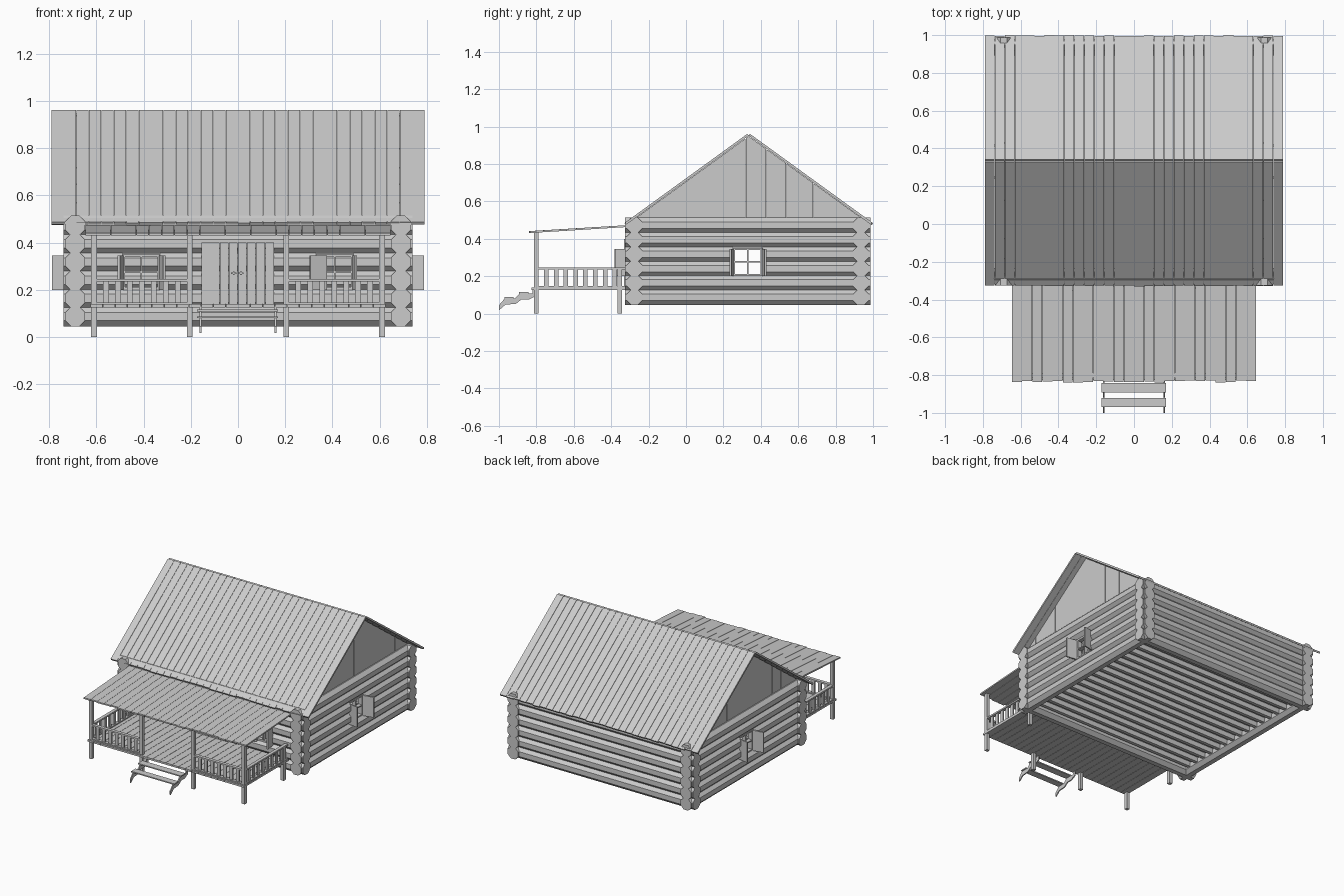
import bpy, bmesh, math, random
from mathutils import Vector

if "Cube" in bpy.data.objects:
    bpy.data.objects.remove(bpy.data.objects["Cube"])
random.seed(4)


def prism(bm, pts, axis, lo, hi):
    """Extrude a 2D outline along x (pts = y,z), y (pts = x,z) or z (pts = x,y)."""
    def place(p, t):
        return {'x': (t, p[0], p[1]), 'y': (p[0], t, p[1]), 'z': (p[0], p[1], t)}[axis]
    a = [bm.verts.new(place(p, lo)) for p in pts]
    b = [bm.verts.new(place(p, hi)) for p in pts]
    bm.faces.new(a)
    bm.faces.new(b[::-1])
    n = len(pts)
    for i in range(n):
        bm.faces.new((a[i], b[i], b[(i + 1) % n], a[(i + 1) % n]))


def box(bm, x0, x1, y0, y1, z0, z1):
    prism(bm, [(x0, y0), (x1, y0), (x1, y1), (x0, y1)], 'z', z0, z1)


def log(bm, axis, c, z, lo, hi, cuts=()):
    """Octagonal log, broken into lengths around the openings."""
    r = 0.042 / math.cos(math.pi / 8)
    pts = [(c + r * math.cos(math.pi * (k + .5) / 4), z + r * math.sin(math.pi * (k + .5) / 4))
           for k in range(8)]
    ends = [lo] + [e for cut in cuts for e in cut] + [hi]
    for s, e in zip(ends[::2], ends[1::2]):
        prism(bm, pts, axis, s, e)


def finish(bm, name):
    bmesh.ops.recalc_face_normals(bm, faces=bm.faces)
    me = bpy.data.meshes.new(name)
    bm.to_mesh(me)
    bm.free()
    ob = bpy.data.objects.new(name, me)
    bpy.context.collection.objects.link(ob)
    return ob


# Log walls
front, back, sides = bmesh.new(), bmesh.new(), bmesh.new()
WL, WR, DOOR = (-0.49, -0.33), (0.33, 0.49), (-0.15, 0.15)
for i in range(6):
    z = 0.087 + 0.077 * i
    cuts = [DOOR] if i == 1 else [WL, DOOR, WR] if i in (2, 3) else []
    log(front, 'x', -0.275, z, -0.74, 0.74, cuts)
    log(back, 'x', 0.935, z, -0.74, 0.74)
    for s in (-1, 1):
        log(sides, 'y', s * 0.69, z, -0.325, 0.987, [(0.25, 0.41)] if i in (2, 3) else [])
finish(front, "front_log_wall")
finish(back, "back_log_wall")
finish(sides, "side_log_walls")

# House floor with joists below
bm = bmesh.new()
box(bm, -0.67, 0.67, -0.26, 0.92, 0.11, 0.122)
for i in range(15):
    y = -0.2 + i * 0.077
    box(bm, -0.66, 0.66, y - 0.012, y + 0.012, 0.075, 0.11)
finish(bm, "house_floor")

# Main roof boards, mirrored about the ridge
bm = bmesh.new()
RY, W = 0.335, 1.58 / 30
for s in (-1, 1):
    for i in range(30):
        j = random.uniform(-0.003, 0.003)
        pts = [(0.007, 0.961), (0.0, 0.951), (0.655 + j, 0.475 - .725 * j), (0.662 + j, 0.486 - .725 * j)]
        x = -0.79 + i * W
        prism(bm, [(RY + s * y, z) for y, z in pts], 'x', x + 0.0008, x + W - 0.0008)
finish(bm, "main_roof")

# Gable boards under the roof
bm = bmesh.new()
edges = [-0.28, -0.187, -0.08, 0.016, 0.128, 0.32, 0.43, 0.535, 0.68, 0.786, 0.95]


def under(y):
    return 0.948 - 0.725 * abs(y - RY)


for a, b in zip(edges, edges[1:]):
    a, b = a + 0.001, b - 0.001
    top = [(b, under(b))] + ([(RY, under(RY))] if a < RY < b else []) + [(a, under(a))]
    for s in (-1, 1):
        prism(bm, [(a, 0.485), (b, 0.485)] + top, 'x', s * 0.68, s * 0.70)
finish(bm, "gable_boards")

# Porch floor and porch roof boards
floor, roof = bmesh.new(), bmesh.new()
for i in range(24):
    x = -0.625 + i * 1.25 / 24
    box(floor, x + 0.001, x + 1.25 / 24 - 0.001, -0.825, -0.318, 0.126, 0.139)
    x = -0.647 + i * 1.294 / 24
    y = -0.834 + random.uniform(-0.005, 0.005)
    prism(roof, [(y, 0.431), (y, 0.441), (-0.312, 0.473), (-0.312, 0.463)], 'x',
          x + 0.0008, x + 1.294 / 24 - 0.0008)
finish(floor, "porch_floor")
finish(roof, "porch_roof")

# Porch posts
bm = bmesh.new()
for x in (-0.61, -0.205, 0.205, 0.61):
    box(bm, x - 0.012, x + 0.012, -0.812, -0.788, 0, 0.436)
for x in (-0.61, 0.61):
    box(bm, x - 0.012, x + 0.012, -0.367, -0.343, 0, 0.245)
finish(bm, "porch_posts")

# Porch railings
bm = bmesh.new()
for s in (-1, 1):
    for z0, z1 in ((0.137, 0.147), (0.236, 0.247)):
        box(bm, s * 0.205, s * 0.61, -0.812, -0.788, z0, z1)
        box(bm, s * 0.598, s * 0.622, -0.80, -0.32, z0, z1)
    for i in range(1, 8):
        x = s * (0.205 + i * 0.405 / 8)
        box(bm, x - 0.012, x + 0.012, -0.805, -0.795, 0.14, 0.24)
    for i in range(1, 9):
        y = -0.80 + i * 0.0525
        box(bm, s * 0.605, s * 0.615, y - 0.012, y + 0.012, 0.14, 0.24)
finish(bm, "porch_railings")

# Steps: two sawtooth stringers and two treads
bm = bmesh.new()
saw = [(-1.0, 0.018), (-1.0, 0.045), (-0.97, 0.08), (-0.915, 0.08), (-0.89, 0.108), (-0.82, 0.108),
       (-0.82, 0.13), (-0.80, 0.13), (-0.80, 0.095), (-0.84, 0.075), (-0.88, 0.075), (-0.91, 0.052), (-0.965, 0.048)]
for s in (-1, 1):
    prism(bm, saw, 'x', s * 0.155, s * 0.163)
finish(bm, "step_stringers")
bm = bmesh.new()
box(bm, -0.173, 0.17, -0.97, -0.922, 0.08, 0.088)
box(bm, -0.173, 0.17, -0.893, -0.842, 0.108, 0.116)
finish(bm, "step_treads")

# Double plank door with braces and handles
bm = bmesh.new()
for i in range(8):
    x = -0.155 + i * 0.0385
    box(bm, x + 0.001, x + 0.0375, -0.332, -0.322, 0.141, 0.4)
for x0, x1 in ((-0.15, -0.004), (0.0, 0.148)):
    for z in (0.18, 0.35):
        box(bm, x0, x1, -0.322, -0.312, z, z + 0.025)
finish(bm, "double_door")
bm = bmesh.new()
for x in (-0.018, 0.012):
    box(bm, x - 0.004, x + 0.004, -0.342, -0.332, 0.262, 0.278)
    box(bm, x - 0.012, x + 0.012, -0.346, -0.341, 0.268, 0.273)
finish(bm, "door_handles")

# Window frames with a cross bar
ZB, ZT, F = 0.2, 0.352, 0.012


def window(bm, axis, lo, hi, a, b):
    mid, zm = (lo + hi) / 2, (ZB + ZT) / 2
    bars = [(lo, lo + F, ZB, ZT), (hi - F, hi, ZB, ZT), (lo, hi, ZB, ZB + F), (lo, hi, ZT - F, ZT),
            (mid - 0.004, mid + 0.004, ZB, ZT), (lo, hi, zm - 0.004, zm + 0.004)]
    for u0, u1, z0, z1 in bars:
        prism(bm, [(u0, z0), (u1, z0), (u1, z1), (u0, z1)], axis, a, b)


bm = bmesh.new()
window(bm, 'y', -0.49, -0.33, -0.30, -0.27)
window(bm, 'y', 0.33, 0.49, -0.30, -0.27)
for s in (-1, 1):
    window(bm, 'x', 0.25, 0.41, s * 0.68, s * 0.71)
finish(bm, "window_frames")

# Open shutters: (hinge, free edge) seen from above
bm = bmesh.new()
swings = [((-0.49, -0.31), (-0.505, -0.38)), ((-0.33, -0.31), (-0.312, -0.38)),
          ((0.375, -0.318), (0.305, -0.345)), ((0.49, -0.31), (0.5, -0.38))]
for s in (-1, 1):
    swings += [((s * 0.71, 0.25), (s * 0.788, 0.238)), ((s * 0.71, 0.41), (s * 0.788, 0.425))]
for p, q in swings:
    p, q = Vector(p), Vector(q)
    d = (q - p).normalized() * 0.005
    n = Vector((-d.y, d.x))
    prism(bm, [p + n, q + n, q - n, p - n], 'z', 0.2, 0.346)
finish(bm, "window_shutters")
